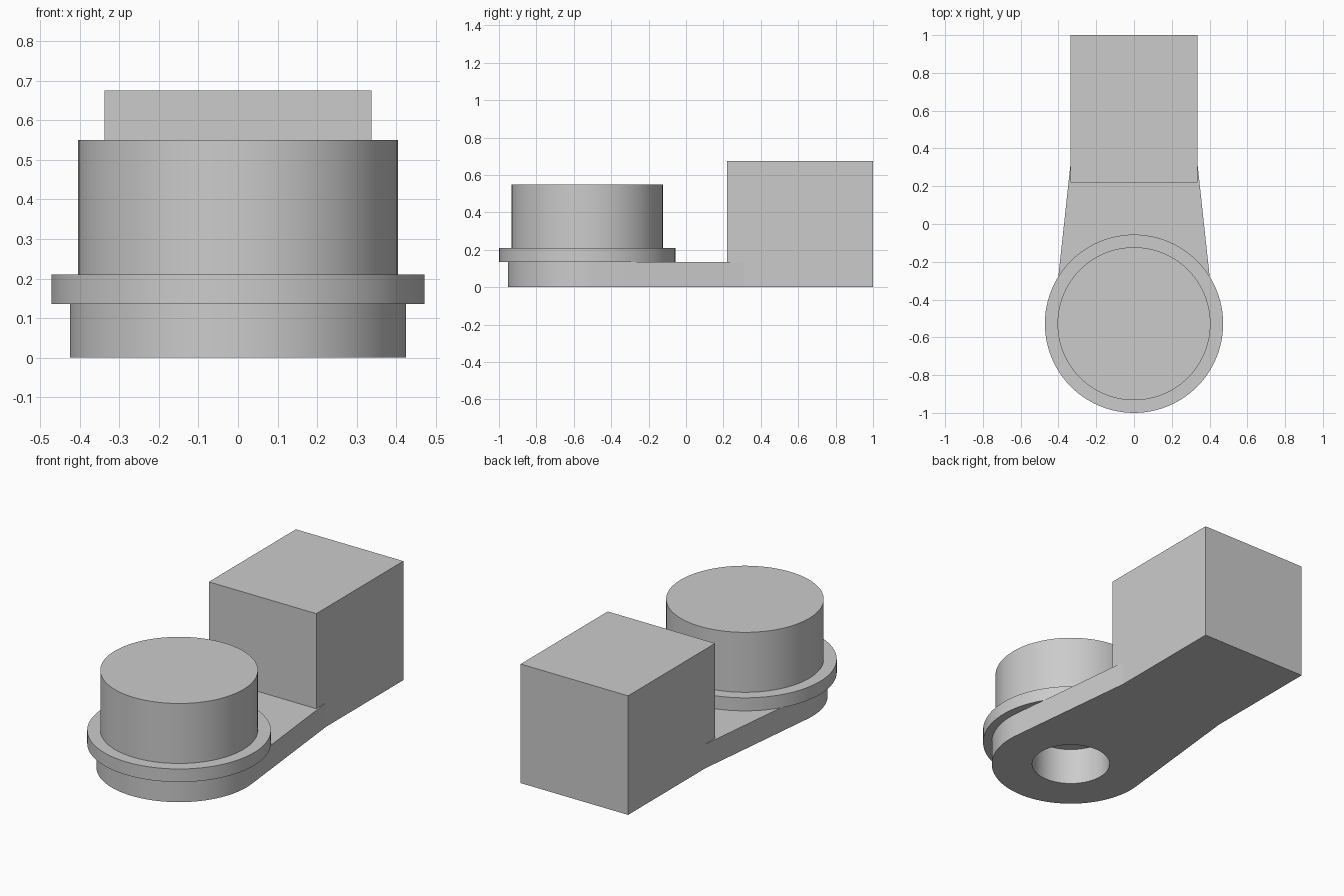
import bpy
import bmesh
from math import sin, cos, atan2, acos, hypot, pi, radians
from mathutils import Vector

cube = bpy.data.objects.get("Cube")
if cube:
    bpy.data.objects.remove(cube, do_unlink=True)

grey = bpy.data.materials.new("light_grey")
grey.use_nodes = True
colour = (0.6, 0.6, 0.6, 1)
grey.diffuse_color = colour
grey.node_tree.nodes["Principled BSDF"].inputs["Base Color"].default_value = colour

HUB_Y = -0.528
PLATE_TOP = 0.136
FLANGE_TOP = 0.21
HALF_WIDTH = 0.337
TAPER_END = 0.31
BLOCK_FRONT = 0.22
BLOCK_TOP = 0.675
SEGMENTS = 96


def arc(radius, start=0.0, end=2 * pi, closed=True):
    """Points around the hub axis, without the repeated end point if closed."""
    steps = SEGMENTS if closed else SEGMENTS - 1
    angles = [start + (end - start) * i / steps for i in range(SEGMENTS)]
    return [(radius * cos(a), HUB_Y + radius * sin(a)) for a in angles]


def prism(name, loops, low, high, along_x=False):
    """Extrude an outline (and optional hole) from low to high."""
    bm = bmesh.new()
    edges = []
    for loop in loops:
        verts = [bm.verts.new((u, v, low)) for u, v in loop]
        edges += [bm.edges.new((a, b)) for a, b in zip(verts, verts[1:] + verts[:1])]
    bmesh.ops.triangle_fill(bm, edges=edges, use_beauty=True)
    region = bmesh.ops.extrude_face_region(bm, geom=bm.faces[:])
    top = [g for g in region["geom"] if isinstance(g, bmesh.types.BMVert)]
    bmesh.ops.translate(bm, verts=top, vec=(0, 0, high - low))
    if along_x:
        for v in bm.verts:
            v.co = Vector((v.co.z, v.co.x, v.co.y))
    bmesh.ops.recalc_face_normals(bm, faces=bm.faces[:])
    mesh = bpy.data.meshes.new(name)
    bm.to_mesh(mesh)
    bm.free()
    mesh.materials.append(grey)
    obj = bpy.data.objects.new(name, mesh)
    bpy.context.collection.objects.link(obj)
    bpy.ops.object.select_all(action="DESELECT")
    obj.select_set(True)
    bpy.context.view_layer.objects.active = obj
    bpy.ops.object.shade_smooth_by_angle(angle=radians(30))
    return obj


# Base plate: round end with straight sides tangent to it, tapering to the block
base_radius = 0.425
reach = TAPER_END - HUB_Y
tangent = atan2(reach, HALF_WIDTH) - acos(base_radius / hypot(reach, HALF_WIDTH))
round_end = arc(base_radius, tangent, -pi - tangent, closed=False)
outline = [(HALF_WIDTH, TAPER_END)] + round_end + [(-HALF_WIDTH, TAPER_END)]
bore = arc(0.208)
prism("base_plate", [outline, bore], 0, PLATE_TOP)

# Flange ring, continuing the bore up to the knob
prism("flange_ring", [arc(0.472), bore], PLATE_TOP, FLANGE_TOP)

# Solid round knob closing the bore
prism("round_knob", [arc(0.405)], FLANGE_TOP, 0.55)

# Rear block: side profile stepped over the end of the plate
profile = [(BLOCK_FRONT, PLATE_TOP), (TAPER_END, PLATE_TOP), (TAPER_END, 0),
           (1, 0), (1, BLOCK_TOP), (BLOCK_FRONT, BLOCK_TOP)]
prism("rear_block", [profile], -HALF_WIDTH, HALF_WIDTH, along_x=True)
